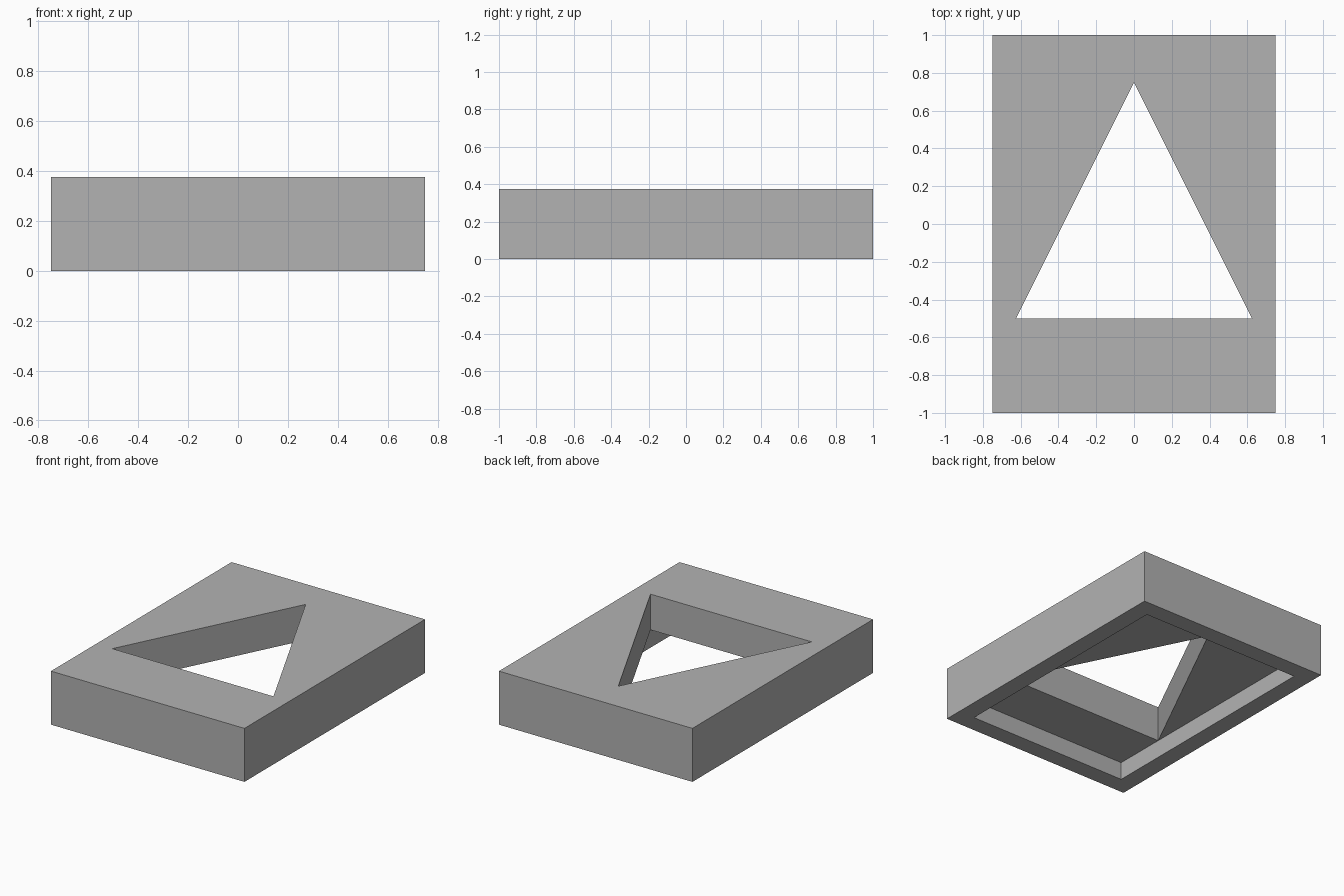
import bpy
import bmesh

cube = bpy.data.objects.get("Cube")
if cube:
    bpy.data.objects.remove(cube, do_unlink=True)

HEIGHT = 0.375
RECESS = 0.125   # depth of the underside recess
RIM = 0.125      # width of the rim around it

grey = bpy.data.materials.new("plain grey")
grey.use_nodes = True
colour = (0.448, 0.448, 0.448, 1)
grey.diffuse_color = colour
grey.node_tree.nodes["Principled BSDF"].inputs["Base Color"].default_value = colour

bm = bmesh.new()


def ring(points, z):
    return [bm.verts.new((x, y, z)) for x, y in points]


def rectangle(x, y):
    return [(-x, -y), (x, -y), (x, y), (-x, y)]


def bridge(a, b):
    """Join two matching closed rings with quads."""
    for i in range(len(a)):
        j = (i + 1) % len(a)
        bm.faces.new((a[i], a[j], b[j], b[i]))


outer = rectangle(0.75, 1)
inner = rectangle(0.75 - RIM, 1 - RIM)
triangle = [(-0.625, -0.5), (0.625, -0.5), (0, 0.75)]

base, top = ring(outer, 0), ring(outer, HEIGHT)
opening, floor = ring(inner, 0), ring(inner, RECESS)
hole_low, hole_top = ring(triangle, RECESS), ring(triangle, HEIGHT)

# Outer walls, underside rim and triangular hole walls
bridge(base, top)
bridge(base, opening)
bridge(hole_low, hole_top)

# Top and recess floor, each split in front of and behind the hole
for (fl, fr, br, bl), (left, right, tip) in ((top, hole_top), (floor, hole_low)):
    bm.faces.new((fl, fr, right, left))
    bm.faces.new((fr, br, bl, fl, left, tip, right) if fl is top[0]
                 else (right, br, bl, left, tip))

# Recess walls; the hole corners lie on the two long ones
bm.faces.new((opening[0], opening[1], floor[1], floor[0]))
bm.faces.new((opening[1], opening[2], floor[2], hole_low[1], floor[1]))
bm.faces.new((opening[2], opening[3], floor[3], floor[2]))
bm.faces.new((opening[3], opening[0], floor[0], hole_low[0], floor[3]))

bmesh.ops.recalc_face_normals(bm, faces=bm.faces[:])

mesh = bpy.data.meshes.new("block_with_triangular_hole")
bm.to_mesh(mesh)
bm.free()
mesh.materials.append(grey)
block = bpy.data.objects.new("block_with_triangular_hole", mesh)
bpy.context.collection.objects.link(block)
